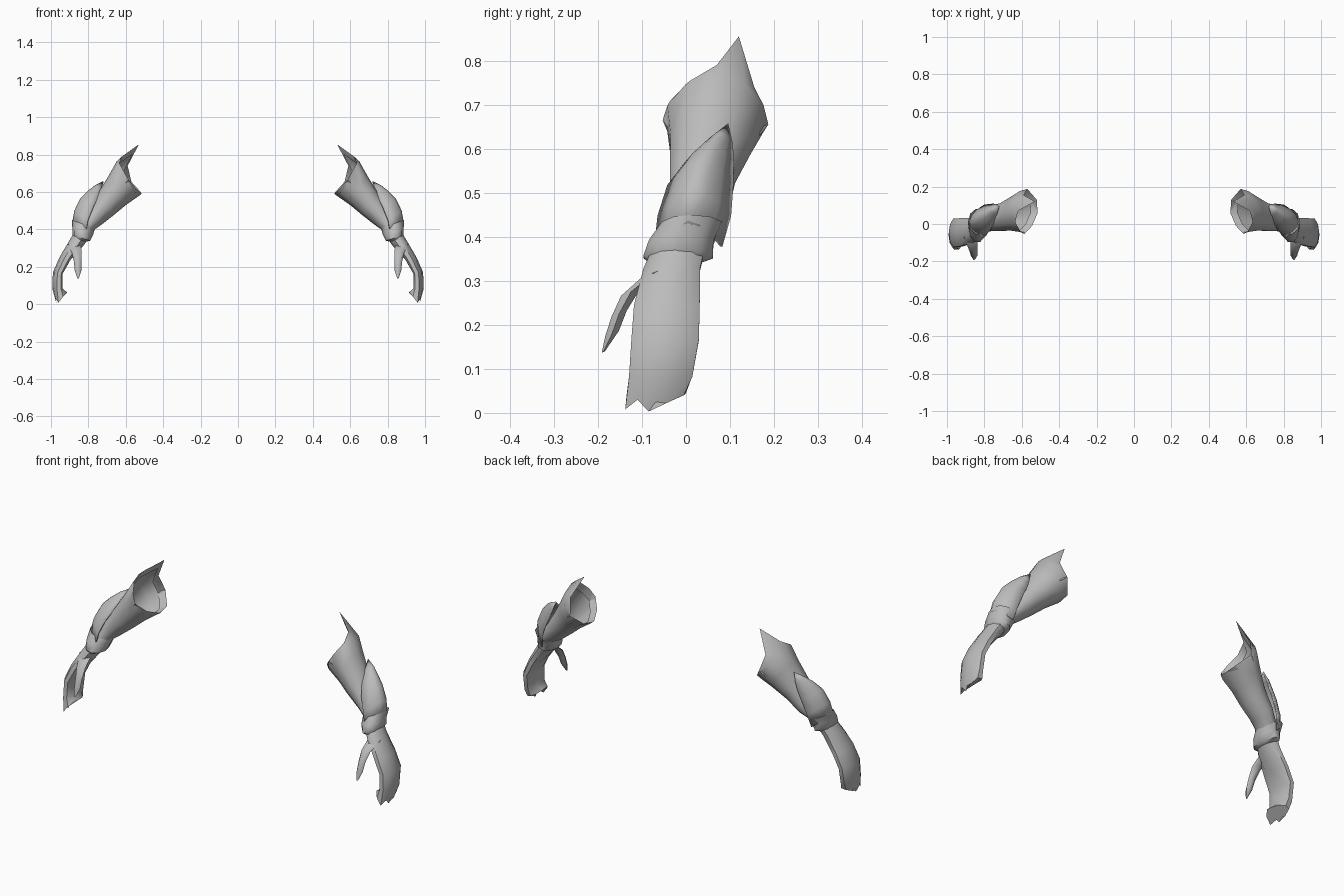
import bpy, bmesh, math
from mathutils import Vector

cube = bpy.data.objects.get("Cube")
if cube:
    bpy.data.objects.remove(cube, do_unlink=True)

N = 10  # sides of the sleeve

grey = bpy.data.materials.new("plain grey")
grey.use_nodes = True
colour = (0.5, 0.5, 0.5, 1)
grey.diffuse_color = colour
grey.node_tree.nodes["Principled BSDF"].inputs["Base Color"].default_value = colour


def ring(outer, inner, front, back, hollow=0.0):
    """Oval section; outer and inner are (x, z), front and back are y."""
    o, i = Vector((outer[0], 0, outer[1])), Vector((inner[0], 0, inner[1]))
    points = []
    for k in range(N):
        a = 2 * math.pi * k / N
        c = math.cos(a)
        if c < 0:
            c *= 1 - hollow * c * c
        p = (o + i) / 2 + (o - i) / 2 * c
        p.y = (front + back) / 2 - (back - front) / 2 * math.sin(a)
        points.append(p)
    return points


def loft(name, rings, closed=True, cap_start=False, cap_end=False, angle=50, thick=0):
    bm = bmesh.new()
    rows = [[bm.verts.new(p) for p in r] for r in rings]
    n = len(rows[0])
    for a, b in zip(rows, rows[1:]):
        for k in range(n if closed else n - 1):
            m = (k + 1) % n
            bm.faces.new((a[k], a[m], b[m], b[k]))
    if cap_start:
        bm.faces.new(rows[0])
    if cap_end:
        bm.faces.new(rows[-1])
    bmesh.ops.remove_doubles(bm, verts=bm.verts, dist=0.0005)
    bmesh.ops.recalc_face_normals(bm, faces=bm.faces)
    mesh = bpy.data.meshes.new(name)
    bm.to_mesh(mesh)
    bm.free()
    mesh.materials.append(grey)
    ob = bpy.data.objects.new(name, mesh)
    bpy.context.collection.objects.link(ob)
    bpy.ops.object.select_all(action="DESELECT")
    ob.select_set(True)
    bpy.context.view_layer.objects.active = ob
    bpy.ops.object.shade_smooth_by_angle(angle=math.radians(angle))
    if thick:
        solid = ob.modifiers.new("thickness", "SOLIDIFY")
        solid.thickness = thick
        solid.offset = 0
    ob.modifiers.new("other_side", "MIRROR")


# Flared sleeve, with a pointed rim and a rolled lip
rim = [Vector(p) for p in (
    (.62, .07, .79), (.635, .01, .755), (.61, -.035, .71), (.585, -.053, .665),
    (.545, -.01, .62), (.515, .06, .59), (.52, .13, .60), (.57, .187, .655),
    (.59, .155, .74), (.53, .12, .855))]
middle = sum(rim, Vector((0, 0, 0))) / N
lip = [p.lerp(middle, .15) + Vector((.03, 0, -.03)) for p in rim]
loft("sleeve", [
    lip, rim,
    ring((.648, .765), (.54, .572), -.048, .182),
    ring((.69, .69), (.60, .53), -.04, .15),
    ring((.745, .60), (.66, .48), -.04, .115),
    ring((.80, .51), (.73, .425), -.04, .10),
    ring((.85, .44), (.78, .39), -.05, .07),
    ring((.875, .375), (.80, .345), -.08, .045)])

# Mitten hand with a hollow palm and ragged fingertips
tips = [Vector(p) for p in (
    (.97, -.085, .003), (.975, -.11, .03), (.96, -.138, .008), (.935, -.135, .04),
    (.915, -.11, .065), (.915, -.07, .06), (.92, -.03, .055), (.94, 0, .045),
    (.965, -.005, .04), (.975, -.045, .022))]
loft("hand", [
    ring((.875, .385), (.80, .35), -.08, .045),
    ring((.905, .335), (.825, .315), -.10, .035),
    ring((.955, .25), (.88, .235), -.122, .035, .4),
    ring((.99, .17), (.92, .16), -.128, .033, .6),
    ring((.992, .08), (.922, .085), -.133, .018, .5),
    tips], cap_end=True)

# Thumb
path = [(.875, -.07, .32, .035), (.862, -.125, .275, .026), (.857, -.152, .225, .02),
        (.855, -.168, .18, .018), (.855, -.188, .138, .004)]
loft("thumb", [
    [Vector((x + r * math.cos(k * math.pi / 3),
             y + r * math.sin(k * math.pi / 3),
             z + .4 * r * math.sin(k * math.pi / 3))) for k in range(6)]
    for x, y, z, r in path], cap_start=True, cap_end=True, angle=70)

# Wrist band
loft("wrist_band", [
    ring((.875, .35), (.81, .335), -.085, .035),
    ring((.885, .37), (.79, .34), -.10, .065),
    ring((.886, .405), (.775, .37), -.088, .066),
    ring((.887, .45), (.765, .405), -.058, .085)])

# Pointed arm guard standing off the outer forearm
rows = []
for x, z, front, back, drop in (
        (.885, .43, -.07, .08, .07), (.872, .50, -.062, .10, .07),
        (.84, .565, -.04, .105, .065), (.80, .605, .0, .106, .05),
        (.765, .632, .045, .104, .03), (.72, .655, .095, .095, 0)):
    row = []
    for k in range(7):
        t = k / 3 - 1
        row.append(Vector((x - drop * t * t, (front + back) / 2 + t * (back - front) / 2,
                           z - .75 * drop * t * t)))
    rows.append(row)
loft("arm_guard", rows, closed=False, thick=.006)
